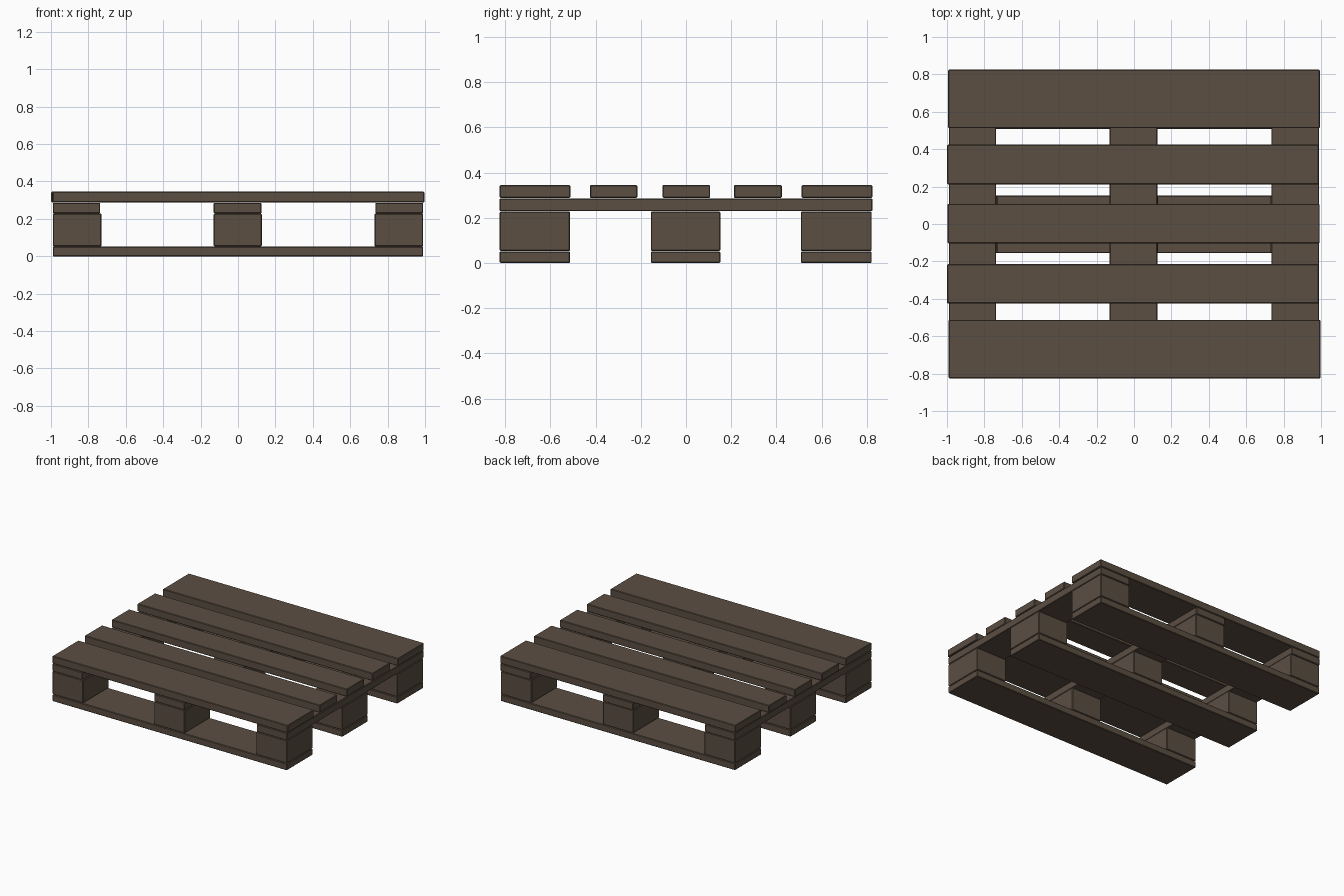
import bpy

if "Cube" in bpy.data.objects:
    bpy.data.objects.remove(bpy.data.objects["Cube"])

wood = bpy.data.materials.new("weathered wood")
wood.diffuse_color = (0.105, 0.077, 0.055, 1)
wood.use_nodes = True
wood.node_tree.nodes["Principled BSDF"].inputs["Base Color"].default_value = wood.diffuse_color


def plank(name, x, y, z):
    """Box from (min, max) ranges with slightly eased edges."""
    bpy.ops.mesh.primitive_cube_add(size=1, location=[sum(r) / 2 for r in (x, y, z)])
    ob = bpy.context.object
    ob.name = name
    ob.scale = [r[1] - r[0] for r in (x, y, z)]
    bpy.ops.object.transform_apply(location=False, rotation=False, scale=True)
    ob.data.materials.append(wood)
    bevel = ob.modifiers.new("eased edges", 'BEVEL')
    bevel.width = 0.004
    bevel.segments = 1
    return ob


rows = [(-0.825, -0.513), (-0.156, 0.152), (0.508, 0.822)]
columns = [(-0.99, -0.73), (-0.13, 0.127), (0.73, 0.99)]

# Bottom boards, with three spacer blocks on each
for y in rows:
    plank("bottom_board", (-0.99, 0.99), y, (0, 0.051))
    for x in columns:
        plank("spacer_block", x, y, (0.053, 0.228))

# Cross boards running front to back over the blocks
for x in [(-0.99, -0.737), (-0.13, 0.125), (0.734, 0.99)]:
    plank("cross_board", x, (-0.825, 0.825), (0.229, 0.286))

# Deck boards: wide at the edges, narrow between, laid slightly unevenly
deck = [(-0.825, -0.512, 0.003), (-0.425, -0.215, -0.005), (-0.104, 0.107, -0.002),
        (0.212, 0.424, -0.005), (0.512, 0.825, 0.0)]
for y0, y1, shift in deck:
    plank("deck_board", (-0.994 + shift, 0.994 + shift), (y0, y1), (0.288, 0.345))
